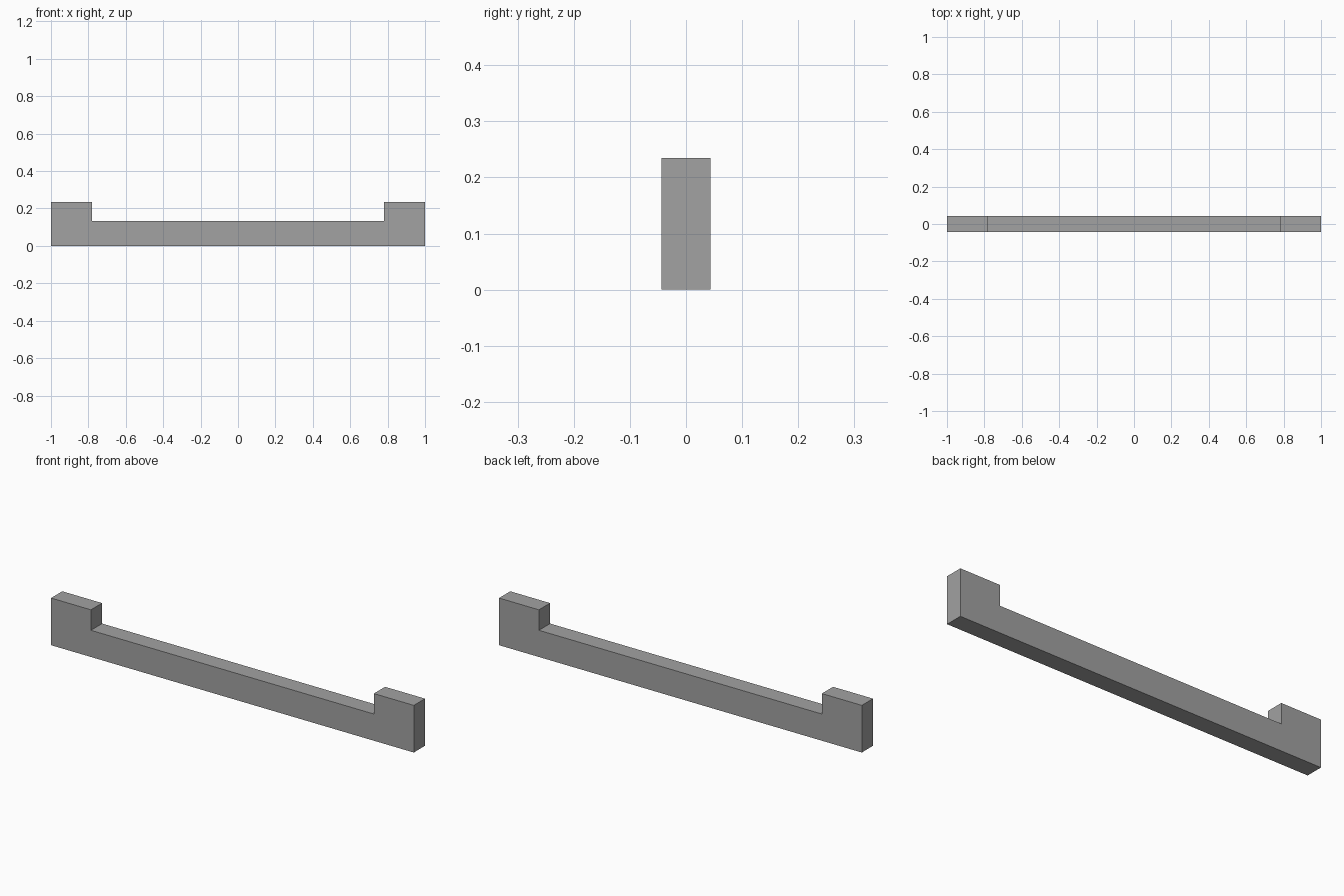
import bpy
import bmesh

cube = bpy.data.objects.get("Cube")
if cube:
    bpy.data.objects.remove(cube, do_unlink=True)

HALF_LENGTH = 1.0
HALF_DEPTH = 0.044
HEIGHT = 0.235
RAIL_HEIGHT = 0.133
STEP_X = 0.78

# Plain grey finish
grey = bpy.data.materials.new("plain_grey")
grey.use_nodes = True
colour = (0.36, 0.36, 0.36, 1.0)
grey.diffuse_color = colour
grey.node_tree.nodes["Principled BSDF"].inputs["Base Color"].default_value = colour

# Right half of the outline, mirrored to close the stepped profile
half = [(HALF_LENGTH, 0), (HALF_LENGTH, HEIGHT), (STEP_X, HEIGHT), (STEP_X, RAIL_HEIGHT)]
outline = half + [(-x, z) for x, z in reversed(half)]

# Extrude the profile through the depth
bm = bmesh.new()
face = bm.faces.new([bm.verts.new((x, -HALF_DEPTH, z)) for x, z in outline])
result = bmesh.ops.extrude_face_region(bm, geom=[face], use_keep_orig=True)
moved = [v for v in result["geom"] if isinstance(v, bmesh.types.BMVert)]
bmesh.ops.translate(bm, verts=moved, vec=(0, 2 * HALF_DEPTH, 0))
bmesh.ops.recalc_face_normals(bm, faces=bm.faces)

# Long rail with a raised block at each end
mesh = bpy.data.meshes.new("rail_with_raised_ends")
bm.to_mesh(mesh)
bm.free()
mesh.materials.append(grey)
rail = bpy.data.objects.new("rail_with_raised_ends", mesh)
bpy.context.collection.objects.link(rail)
